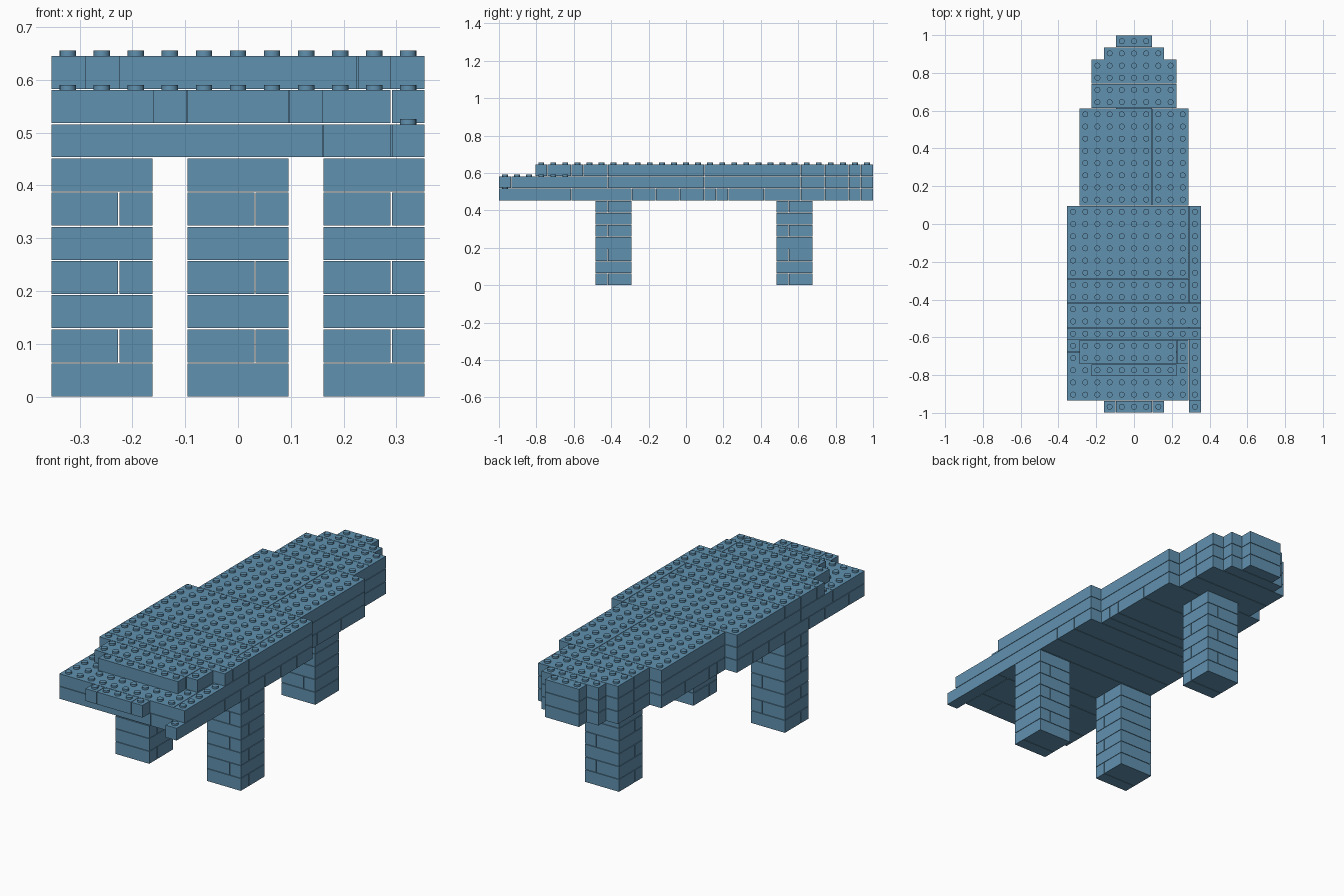
import bpy, bmesh, math
from mathutils import Matrix

if "Cube" in bpy.data.objects:
    bpy.data.objects.remove(bpy.data.objects["Cube"])

U = 2 / 31           # stud pitch
H = 0.0648           # layer height
GAP = 0.0024         # joint between neighbouring bricks
X0, Y0 = -5.5 * U, -1.0

blue = bpy.data.materials.new("dusty_blue")
blue.diffuse_color = (0.118, 0.283, 0.429, 1)
blue.use_nodes = True
blue.node_tree.nodes["Principled BSDF"].inputs["Base Color"].default_value = blue.diffuse_color


def add_brick(bm, x0, x1, y0, y1, layer):
    """Box covering grid cells x0..x1, y0..y1 on a layer."""
    g = GAP / 2
    ax, bx = X0 + x0 * U + g, X0 + x1 * U - g
    ay, by = Y0 + y0 * U + g, Y0 + y1 * U - g
    az, bz = layer * H, (layer + 1) * H - GAP
    m = Matrix.Translation(((ax + bx) / 2, (ay + by) / 2, (az + bz) / 2))
    bmesh.ops.create_cube(bm, size=1, matrix=m @ Matrix.Diagonal((bx - ax, by - ay, bz - az, 1)))


def finish(bm, name):
    me = bpy.data.meshes.new(name)
    bm.to_mesh(me)
    bm.free()
    me.materials.append(blue)
    ob = bpy.data.objects.new(name, me)
    bpy.context.collection.objects.link(ob)
    return ob


# Legs: seven courses of 2x3 + 1x3 bricks, alternating direction
for name, cx, cy in (("front_left_leg", 0, 8), ("front_right_leg", 8, 8), ("back_leg", 4, 23)):
    bm = bmesh.new()
    for k in range(7):
        if k % 2:
            add_brick(bm, cx, cx + 2, cy, cy + 3, k)
            add_brick(bm, cx + 2, cx + 3, cy, cy + 3, k)
        else:
            add_brick(bm, cx, cx + 3, cy, cy + 1, k)
            add_brick(bm, cx, cx + 3, cy + 1, cy + 3, k)
    finish(bm, name)

# Stepped tail shared by the deck layers
TAIL = [(2, 9, 25, 27), (2, 9, 27, 29), (3, 8, 29, 30), (4, 7, 30, 31)]
# Deck layers: bricks as (x0, x1, y0, y1) in grid cells
DECK = [
    ("lower_deck", 7, [(10, 11, 0, 6), (0, 8, 1, 3), (8, 10, 1, 3), (0, 10, 3, 6), (0, 11, 6, 8),
                       (0, 11, 8, 11), (0, 11, 11, 13), (0, 11, 13, 15), (0, 11, 15, 17),
                       (1, 10, 17, 18), (1, 10, 18, 19), (1, 10, 19, 22), (1, 10, 22, 25)] + TAIL),
    ("middle_deck", 8, [(3, 4, 0, 1), (4, 7, 0, 1), (7, 8, 0, 1), (0, 10, 1, 5), (10, 11, 1, 9),
                        (0, 10, 5, 9), (0, 10, 9, 17), (10, 11, 9, 17),
                        (1, 6, 17, 25), (6, 10, 17, 25)] + TAIL),
    ("upper_deck", 9, [(2, 9, 3, 4), (1, 9, 4, 6), (9, 10, 4, 6), (0, 11, 6, 7), (0, 11, 7, 9),
                       (0, 10, 9, 11), (0, 10, 11, 17), (10, 11, 9, 17),
                       (1, 7, 17, 25), (7, 10, 17, 25)] + TAIL),
]

covered = set()
for name, layer, bricks in reversed(DECK):
    bm = bmesh.new()
    cells = set()
    for b in bricks:
        add_brick(bm, *b, layer)
        cells |= {(i, j) for i in range(b[0], b[1]) for j in range(b[2], b[3])}
    finish(bm, name)
    # Studs on every cell left open by the layer above
    bm = bmesh.new()
    top = (layer + 1) * H - GAP
    for i, j in sorted(cells - covered):
        m = Matrix.Translation((X0 + (i + 0.5) * U, Y0 + (j + 0.5) * U, top + 0.004))
        bmesh.ops.create_cone(bm, cap_ends=True, segments=16, radius1=0.0155, radius2=0.0155,
                              depth=0.012, matrix=m)
    studs = finish(bm, name + "_studs")
    bpy.ops.object.select_all(action='DESELECT')
    studs.select_set(True)
    bpy.context.view_layer.objects.active = studs
    bpy.ops.object.shade_smooth_by_angle(angle=math.radians(30))
    covered = cells
